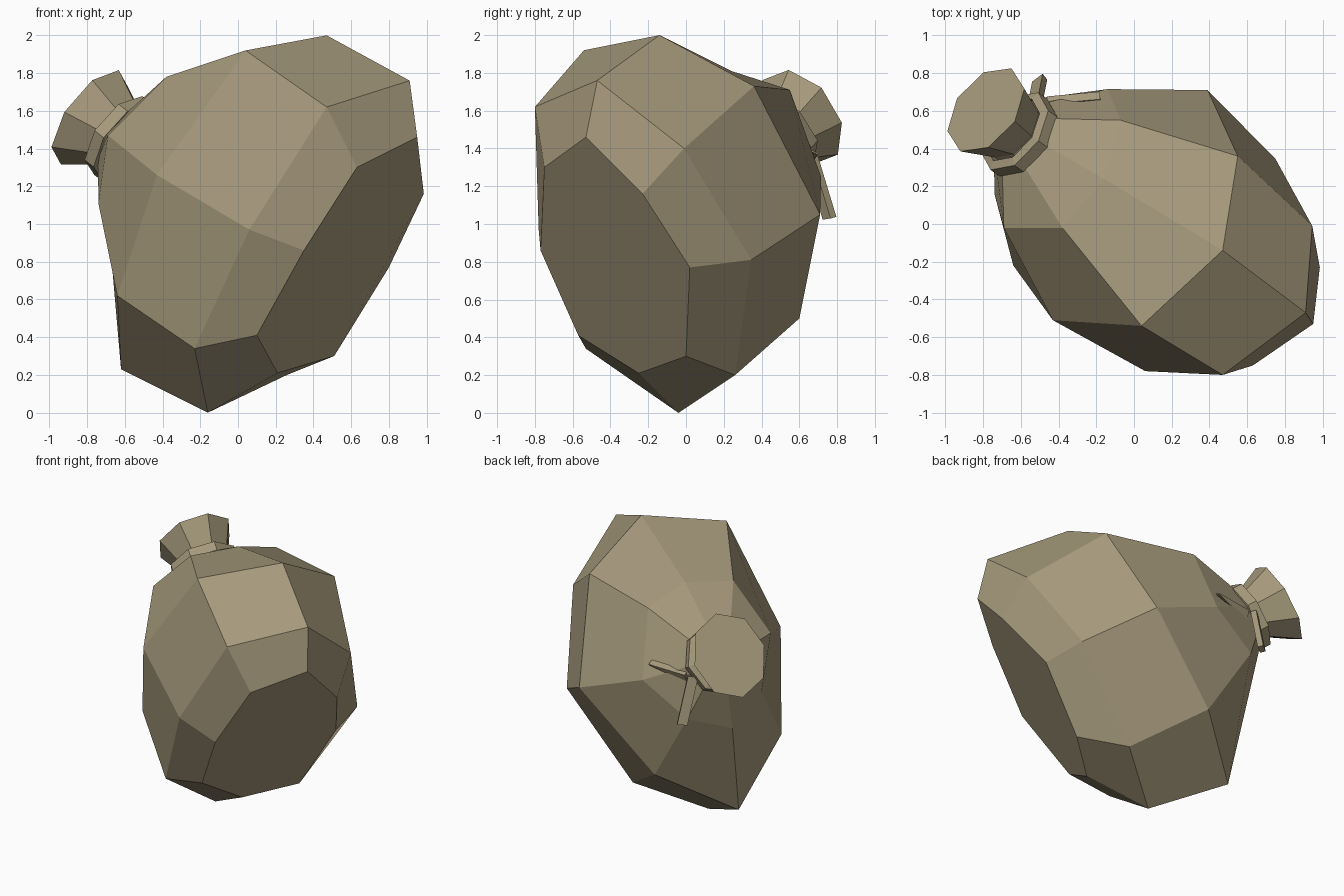
import bpy, bmesh, math
from mathutils import Vector

if "Cube" in bpy.data.objects:
    bpy.data.objects.remove(bpy.data.objects["Cube"])

cloth = bpy.data.materials.new("sackcloth")
cloth.diffuse_color = (0.38, 0.32, 0.20, 1)
cloth.use_nodes = True
cloth.node_tree.nodes["Principled BSDF"].inputs["Base Color"].default_value = cloth.diffuse_color

# Axes of the leaning sack: U and V span its cross-sections
U = Vector((0.51, -0.205, 0.835)).normalized()
V = Vector((-0.52, -0.845, 0.11)).normalized()
AXIS = V.cross(U).normalized()


def finish(name, bm):
    bmesh.ops.recalc_face_normals(bm, faces=bm.faces[:])
    me = bpy.data.meshes.new(name)
    bm.to_mesh(me)
    bm.free()
    me.materials.append(cloth)
    ob = bpy.data.objects.new(name, me)
    bpy.context.collection.objects.link(ob)
    return ob


def ring(c, a, b, n=8):
    return [Vector(c) + U * a * math.cos(t) + V * b * math.sin(t)
            for t in (2 * math.pi * i / n for i in range(n))]


def loft(name, rings, closed=False):
    bm = bmesh.new()
    rows = [[bm.verts.new(p) for p in r] for r in rings]
    pairs = list(zip(rows, rows[1:]))
    if closed:
        pairs.append((rows[-1], rows[0]))
    else:
        bm.faces.new(rows[0])
        bm.faces.new(rows[-1])
    for r, s in pairs:
        for i in range(len(r)):
            j = (i + 1) % len(r)
            bm.faces.new((r[i], r[j], s[j], s[i]))
    return finish(name, bm)


# Sack body: four slumped eight-sided sections, then pinched neck and flared mouth
base = [(.95, -.53, 1.46), (.63, -.75, 1.30), (.35, -.77, .86), (.10, -.57, .41),
        (.21, -.25, .21), (.51, 0, .30), (.80, .02, .77), (.985, -.23, 1.16)]
belly = [(.91, -.47, 1.76), (.47, -.80, 1.62), (.06, -.78, .97), (-.23, -.53, .34),
         (-.16, -.04, 0), (.26, .26, .20), (.75, .345, .81), (.945, -.01, 1.40)]
shoulder = [(.47, -.14, 2.0), (.04, -.54, 1.92), (-.43, -.51, 1.26), (-.64, -.22, .62),
            (-.62, .26, .23), (-.16, .60, .50), (.39, .71, 1.05), (.55, .36, 1.73)]
throat = [(-.16, .24, 1.81), (-.38, -.02, 1.78), (-.69, -.02, 1.47), (-.74, .16, 1.11),
          (-.68, .42, .92), (-.48, .67, 1.03), (-.14, .715, 1.25), (-.07, .55, 1.71)]
loft("sack", [base, belly, shoulder, throat,
              ring((-.60, .475, 1.45), .20, .19),
              ring((-.64, .505, 1.475), .19, .18),
              ring((-.785, .605, 1.565), .30, .26)])

# Cord tied round the neck
cord_c = Vector((-.61, .475, 1.45))
loft("neck_cord", [ring(cord_c + AXIS * h, r, r * .97)
                   for h, r in ((-.05, .20), (-.035, .25), (.035, .25), (.05, .20))], True)


# Loose cord ends: tapered strips with four sides
def tail(name, start, end, w0, w1, side, thick):
    s, e, side = Vector(start), Vector(end), Vector(side).normalized()
    out = (e - s).cross(side).normalized() * thick
    loft(name, [[p + side * w + out, p - side * w + out, p - side * w - out, p + side * w - out]
                for p, w in ((s, w0), (e, w1))])


tail("hanging_cord_end", (-.52, .66, 1.36), (-.50, .76, 1.03), .035, .035, (.8, .6, .1), .02)
tail("pointed_cord_end", (-.46, .64, 1.33), (-.18, .68, 1.38), .04, .004, (0, .4, .9), .022)
